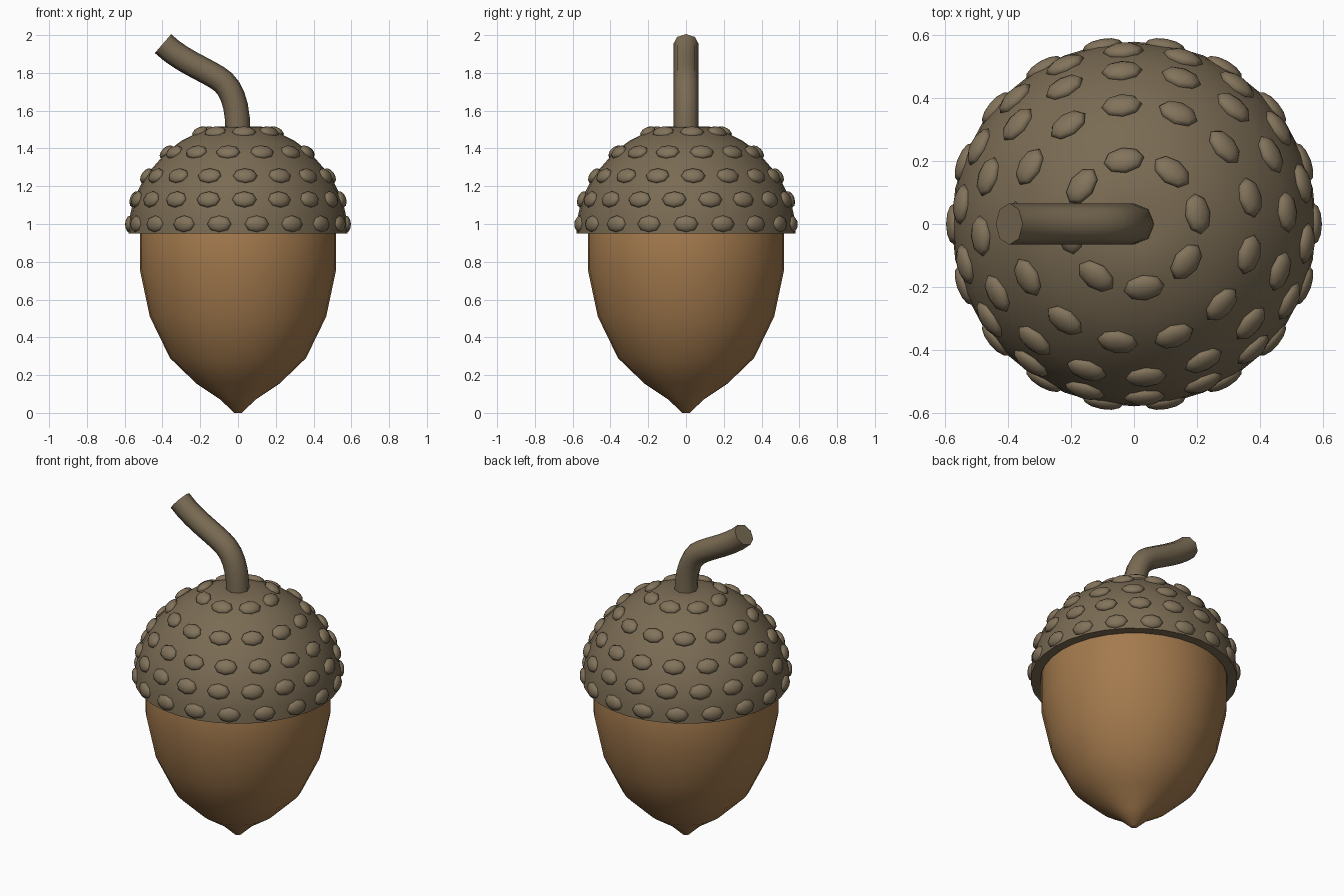
import bpy, bmesh
from math import sin, cos, pi, radians, atan2
from mathutils import Vector, Matrix
from mathutils.geometry import interpolate_bezier

if "Cube" in bpy.data.objects:
    bpy.data.objects.remove(bpy.data.objects["Cube"])


def material(name, rgb):
    m = bpy.data.materials.new(name)
    m.diffuse_color = (*rgb, 1)
    m.use_nodes = True
    m.node_tree.nodes["Principled BSDF"].inputs["Base Color"].default_value = m.diffuse_color
    return m


NUT = material("nut_brown", (0.37, 0.195, 0.075))
CAP = material("cap_brown", (0.195, 0.148, 0.088))
SCALE = material("scale_brown", (0.225, 0.172, 0.105))


def finish(name, bm, mat, angle=50):
    bmesh.ops.recalc_face_normals(bm, faces=bm.faces)
    me = bpy.data.meshes.new(name)
    bm.to_mesh(me)
    bm.free()
    ob = bpy.data.objects.new(name, me)
    bpy.context.collection.objects.link(ob)
    me.materials.append(mat)
    bpy.ops.object.select_all(action='DESELECT')
    ob.select_set(True)
    bpy.context.view_layer.objects.active = ob
    bpy.ops.object.shade_smooth_by_angle(angle=radians(angle))
    return ob


def loft(bm, rings):
    """Bridge rings of points with quads and cap both ends."""
    vs = [[bm.verts.new(p) for p in r] for r in rings]
    for a, b in zip(vs, vs[1:]):
        for i in range(len(a)):
            j = (i + 1) % len(a)
            bm.faces.new((a[i], a[j], b[j], b[i]))
    bm.faces.new(vs[0])
    bm.faces.new(vs[-1])


def lathe(name, profile, mat, n=32):
    bm = bmesh.new()
    loft(bm, [[(r * cos(2 * pi * i / n), r * sin(2 * pi * i / n), z)
               for i in range(n)] for r, z in profile])
    return finish(name, bm, mat)


# Nut body, pointed at the bottom and hidden under the cap at the top
lathe("nut", [(0.02, 0), (0.095, 0.072), (0.22, 0.155), (0.36, 0.29), (0.467, 0.51),
              (0.52, 0.76), (0.52, 0.97), (0.48, 1.1), (0.3, 1.25)], NUT)

# Cap dome with an inward-turned rim
lathe("cap", [(0.5, 1.02), (0.525, 0.95), (0.58, 0.95), (0.575, 1.03), (0.553, 1.13),
              (0.49, 1.255), (0.38, 1.38), (0.3, 1.44), (0.205, 1.488),
              (0.13, 1.513), (0.07, 1.517)], CAP)

# Rows of oval scales: radius, height, count, tilt of the surface normal
rows = [(0.572, 1.0, 18, 3), (0.55, 1.13, 18, 19), (0.487, 1.255, 16, 35),
        (0.378, 1.38, 13, 46), (0.205, 1.486, 8, 62)]
bm = bmesh.new()
for k, (r, z, n, tilt) in enumerate(rows):
    for i in range(n):
        turn = radians(13.5 * k) + 2 * pi * i / n
        m = (Matrix.Rotation(turn, 4, 'Z') @ Matrix.Translation((r, 0, z))
             @ Matrix.Rotation(radians(90 - tilt), 4, 'Y')
             @ Matrix.Diagonal((0.045, 0.065, 0.026, 1)))
        bmesh.ops.create_uvsphere(bm, u_segments=8, v_segments=6, radius=1, matrix=m)
finish("cap_scales", bm, SCALE, 80)

# Bent stem: octagonal tube along two joined curves
V = lambda x, z: Vector((x, 0, z))
path = interpolate_bezier(V(0, 1.48), V(0, 1.65), V(-0.04, 1.735), V(-0.11, 1.775), 7)[:-1]
path += interpolate_bezier(V(-0.11, 1.775), V(-0.19, 1.825), V(-0.31, 1.87), V(-0.397, 1.955), 7)
rings = []
for i, p in enumerate(path):
    t = (path[min(i + 1, len(path) - 1)] - path[max(i - 1, 0)]).normalized()
    side = Vector((t.z, 0, -t.x))
    rings.append([p + 0.066 * (side * cos(a * pi / 4) + Vector((0, 1, 0)) * sin(a * pi / 4))
                  for a in range(8)])
bm = bmesh.new()
loft(bm, rings)
finish("stem", bm, CAP)
